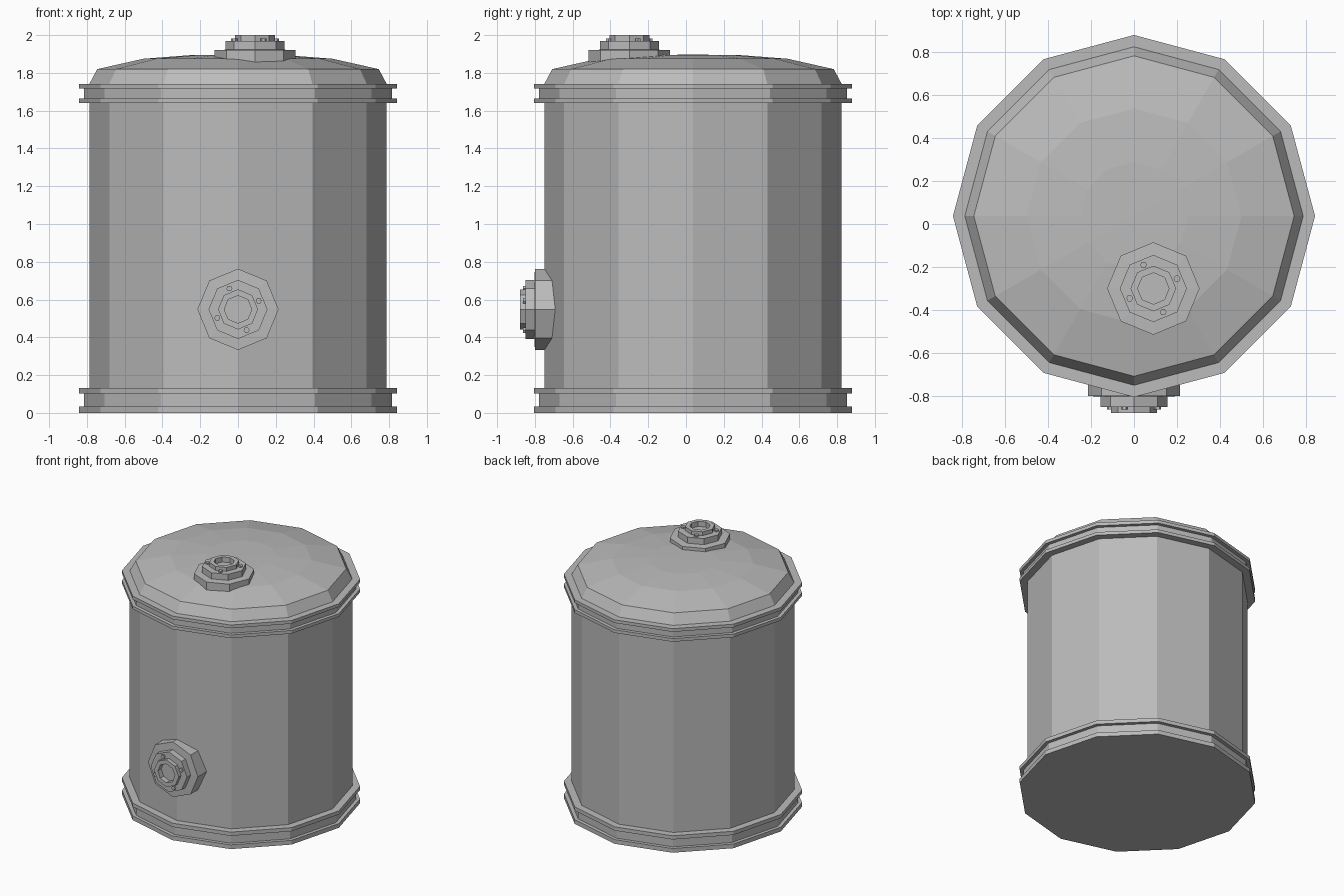
import bpy
import bmesh
from math import cos, sin, pi, radians
from mathutils import Matrix, Vector

cube = bpy.data.objects.get("Cube")
if cube:
    bpy.data.objects.remove(cube, do_unlink=True)

grey = bpy.data.materials.new("steel grey")
grey.use_nodes = True
colour = (0.5, 0.5, 0.5, 1)
grey.diffuse_color = colour
grey.node_tree.nodes["Principled BSDF"].inputs["Base Color"].default_value = colour


def lathe(name, profile, sides, matrix):
    """Turn (radius, height) points about z; radius 0 closes to a point."""
    bm = bmesh.new()
    rings = []
    for r, z in profile:
        count = sides if r > 0 else 1
        rings.append([bm.verts.new((r * cos(2 * pi * i / sides),
                                    r * sin(2 * pi * i / sides), z))
                      for i in range(count)])
    for low, high in zip(rings, rings[1:]):
        for i in range(sides):
            j = (i + 1) % sides
            if len(low) == 1:
                bm.faces.new((low[0], high[j], high[i]))
            elif len(high) == 1:
                bm.faces.new((low[i], low[j], high[0]))
            else:
                bm.faces.new((low[i], low[j], high[j], high[i]))
    bmesh.ops.recalc_face_normals(bm, faces=bm.faces)
    mesh = bpy.data.meshes.new(name)
    bm.to_mesh(mesh)
    bm.free()
    mesh.materials.append(grey)
    obj = bpy.data.objects.new(name, mesh)
    obj.matrix_world = matrix
    bpy.context.collection.objects.link(obj)
    return obj


CENTRE_Y = 0.037
BODY, GROOVE, LIP = 0.787, 0.815, 0.842
axis = Matrix.Translation((0, CENTRE_Y, 0))

# Twelve-sided shell
lathe("tank_body", [(BODY, 0.1), (BODY, 1.68)], 12, axis)

# Grooved rims at both ends
lathe("bottom_rim", [(0, 0), (LIP, 0), (LIP, 0.033), (GROOVE, 0.033),
                     (GROOVE, 0.103), (LIP, 0.103), (LIP, 0.132), (BODY, 0.132)], 12, axis)
lathe("top_rim", [(BODY, 1.64), (LIP, 1.64), (LIP, 1.665), (GROOVE, 1.665),
                  (GROOVE, 1.717), (LIP, 1.717), (LIP, 1.742), (BODY, 1.742)], 12, axis)

# Shallow domed lid
lathe("domed_lid", [(BODY, 1.742), (0.745, 1.82), (0.5, 1.875),
                    (0.25, 1.894), (0, 1.897)], 12, axis)


def fitting(name, matrix):
    """Stepped octagonal pipe port with four bolts; its mouth is at z = 0."""
    lathe(name + "_flange", [(0.215, -0.2), (0.215, -0.08), (0.15, -0.077)], 8, matrix)
    lathe(name + "_collar", [(0.156, -0.085), (0.156, -0.03), (0.1, -0.03)], 8, matrix)
    lathe(name + "_mouth", [(0.106, -0.035), (0.106, 0), (0.073, 0),
                            (0.073, -0.04), (0, -0.04)], 8, matrix)
    for k in range(4):
        a = radians(22.5 + 90 * k)
        spot = matrix @ Matrix.Translation(Vector((0.119 * cos(a), 0.119 * sin(a), -0.03)))
        lathe(f"{name}_bolt_{k + 1}", [(0.016, -0.005), (0.016, 0.012), (0, 0.012)], 6, spot)


# Inlet on the lid and outlet low on the front
fitting("top_port", Matrix.Translation((0.09, -0.3, 2)))
fitting("front_port", Matrix.Translation((0, -0.88, 0.548)) @ Matrix.Rotation(pi / 2, 4, "X"))
